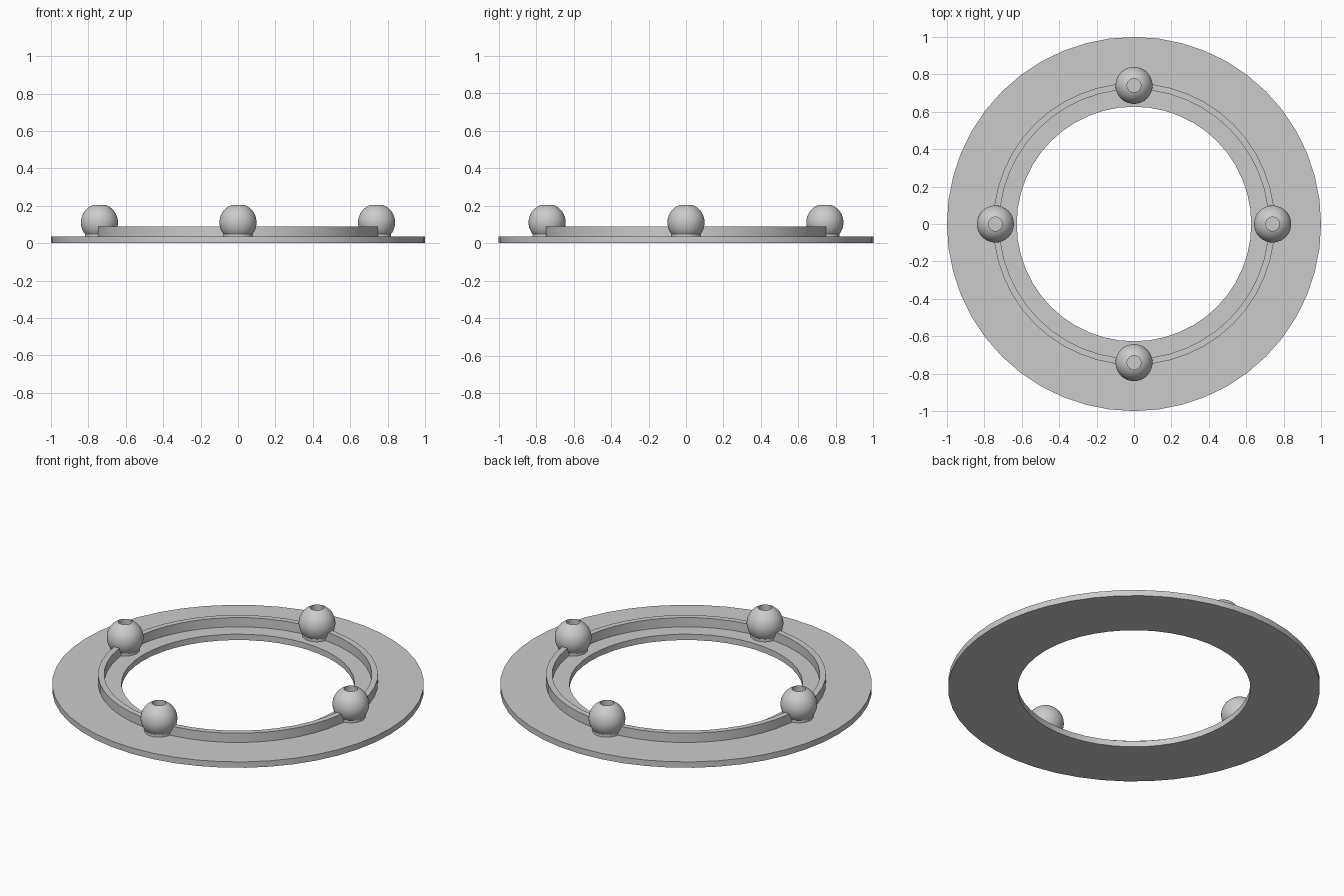
import bpy, bmesh, math

cube = bpy.data.objects.get("Cube")
if cube:
    bpy.data.objects.remove(cube, do_unlink=True)

# Single grey material
grey = bpy.data.materials.new("plain grey")
grey.use_nodes = True
colour = (0.6, 0.6, 0.6, 1)
grey.diffuse_color = colour
grey.node_tree.nodes["Principled BSDF"].inputs["Base Color"].default_value = colour


def lathe(name, profile, segments, closed, location=(0, 0, 0)):
    """Revolve (radius, z) points about the z axis; radius 0 makes a pole."""
    bm = bmesh.new()
    rings = []
    for r, z in profile:
        if r == 0:
            rings.append([bm.verts.new((0, 0, z))] * segments)
        else:
            rings.append([bm.verts.new((r * math.cos(a), r * math.sin(a), z))
                          for a in (2 * math.pi * i / segments for i in range(segments))])
    pairs = list(zip(rings, rings[1:]))
    if closed:
        pairs.append((rings[-1], rings[0]))
    for low, high in pairs:
        for i in range(segments):
            j = (i + 1) % segments
            corners = list(dict.fromkeys((low[i], low[j], high[j], high[i])))
            bm.faces.new(corners)
    bmesh.ops.recalc_face_normals(bm, faces=bm.faces)
    mesh = bpy.data.meshes.new(name)
    bm.to_mesh(mesh)
    bm.free()
    mesh.materials.append(grey)
    obj = bpy.data.objects.new(name, mesh)
    obj.location = location
    bpy.context.collection.objects.link(obj)
    bpy.ops.object.select_all(action="DESELECT")
    obj.select_set(True)
    bpy.context.view_layer.objects.active = obj
    bpy.ops.object.shade_smooth_by_angle(angle=math.radians(30))
    return obj


def ring(name, inner, outer, bottom, top):
    return lathe(name, [(inner, bottom), (outer, bottom), (outer, top), (inner, top)], 48, True)


# Flat base and the raised rim on it
PLATE_TOP = 0.035
ring("base_plate", 0.627, 1.0, 0, PLATE_TOP)
ring("raised_rim", 0.72, 0.753, PLATE_TOP - 0.005, 0.09)

# Ball knobs: short neck, truncated ball, blind hole from the top
BALL_R, BALL_Z, NECK_R, HOLE_R, HOLE_FLOOR = 0.099, 0.111, 0.078, 0.037, 0.1
start = -math.acos(NECK_R / BALL_R)
end = math.acos(HOLE_R / BALL_R)
steps = 20
knob_profile = [(0, PLATE_TOP - 0.005), (NECK_R, PLATE_TOP - 0.005)]
for k in range(steps + 1):
    a = start + (end - start) * k / steps
    knob_profile.append((BALL_R * math.cos(a), BALL_Z + BALL_R * math.sin(a)))
knob_profile += [(HOLE_R, HOLE_FLOOR), (0, HOLE_FLOOR)]

for side, x, y in (("left", 1, 0), ("back", 0, 1), ("right", -1, 0), ("front", 0, -1)):
    lathe(side + "_ball_knob", knob_profile, 40, False, (0.741 * x, 0.741 * y, 0))
